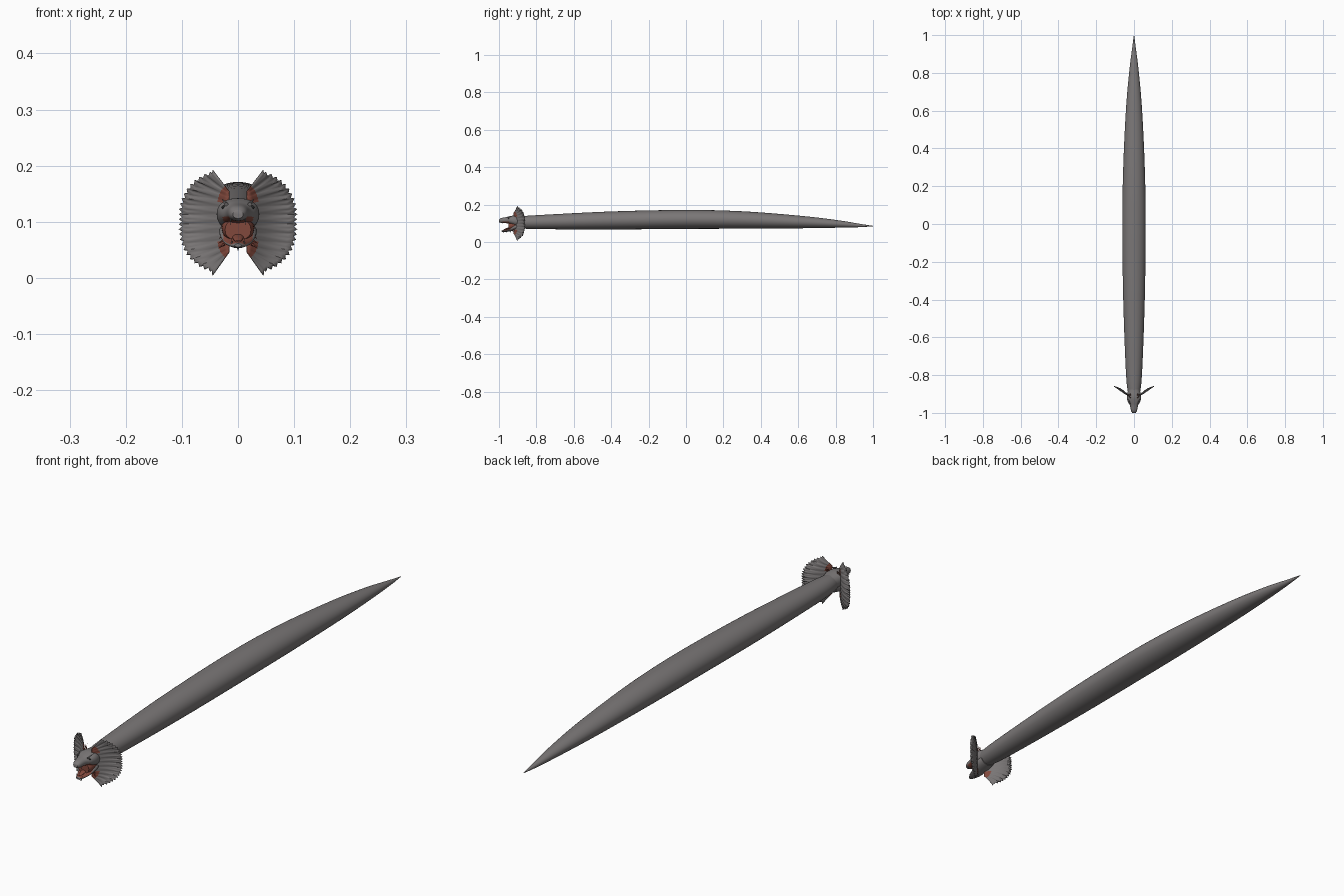
import bpy
import math
from mathutils import Vector

default_cube = bpy.data.objects.get("Cube")
if default_cube:
    bpy.data.objects.remove(default_cube, do_unlink=True)


def make_material(name, colour):
    material = bpy.data.materials.new(name)
    material.use_nodes = True
    rgba = (*colour, 1.0)
    material.diffuse_color = rgba
    material.node_tree.nodes["Principled BSDF"].inputs["Base Color"].default_value = rgba
    return material


grey = make_material("scale grey", (0.195, 0.183, 0.183))
red = make_material("flesh red", (0.22, 0.065, 0.045))
black = make_material("eye black", (0.02, 0.02, 0.02))


def make_object(name, verts, faces, materials, smooth=True):
    mesh = bpy.data.meshes.new(name)
    mesh.from_pydata(verts, [], faces)
    for material in materials:
        mesh.materials.append(material)
    obj = bpy.data.objects.new(name, mesh)
    bpy.context.collection.objects.link(obj)
    if smooth:
        bpy.ops.object.select_all(action="DESELECT")
        obj.select_set(True)
        bpy.context.view_layer.objects.active = obj
        bpy.ops.object.shade_smooth_by_angle(angle=math.radians(50))
    return obj


def spline(points, steps):
    """Smooth curve through rows of numbers."""
    rows = [Vector(p) for p in points]
    result = []
    for i in range(len(rows) - 1):
        a, b = rows[i], rows[i + 1]
        before = rows[i - 1] if i else a
        after = rows[i + 2] if i + 2 < len(rows) else b
        for s in range(steps):
            t = s / steps
            result.append(0.5 * (2 * a + (b - before) * t
                                 + (2 * before - 5 * a + 4 * b - after) * t ** 2
                                 + (3 * a - before - 3 * b + after) * t ** 3))
    return result + [rows[-1]]


def loft(name, stations, materials, sides=32, steps=4, power=1.0):
    """Skin over oval sections; each station is y, half width, bottom, top."""
    verts, faces = [], []
    rings = spline(stations, steps)
    for y, width, low, high in rings:
        for k in range(sides):
            a = math.tau * k / sides
            c, s = math.cos(a), math.sin(a)
            x = math.copysign(abs(c) ** power, c) * width
            z = (low + high) / 2 + math.copysign(abs(s) ** power, s) * (high - low) / 2
            verts.append((x, y, z))
    for r in range(len(rings) - 1):
        for k in range(sides):
            n = (k + 1) % sides
            a, b = r * sides, (r + 1) * sides
            faces.append((a + k, b + k, b + n, a + n))
    faces.append(tuple(range(sides)))
    faces.append(tuple(reversed(range(len(verts) - sides, len(verts)))))
    return make_object(name, verts, faces, materials)


def spike(name, base, tip, radius, material):
    base, tip = Vector(base), Vector(tip)
    turn = (tip - base).to_track_quat("Z", "Y")
    ring = [base + turn @ Vector((radius * math.cos(math.tau * k / 6),
                                  radius * math.sin(math.tau * k / 6), 0)) for k in range(6)]
    faces = [(k, (k + 1) % 6, 6) for k in range(6)] + [tuple(reversed(range(6)))]
    return make_object(name, ring + [tip], faces, [material], smooth=False)


# Long tapering body
loft("body", [
    (-0.91, 0.028, 0.075, 0.135), (-0.8, 0.042, 0.069, 0.143),
    (-0.4, 0.057, 0.067, 0.163), (0, 0.062, 0.07, 0.171),
    (0.3, 0.057, 0.071, 0.164), (0.6, 0.043, 0.073, 0.141),
    (0.8, 0.026, 0.076, 0.118), (0.93, 0.01, 0.079, 0.097),
    (1, 0.0006, 0.084, 0.086)], [grey], sides=40, steps=6)

# Skull with upper jaw
skull = loft("upper_head", [
    (-1, 0.009, 0.106, 0.12), (-0.988, 0.016, 0.102, 0.128),
    (-0.96, 0.022, 0.1, 0.133), (-0.94, 0.033, 0.095, 0.138),
    (-0.915, 0.038, 0.085, 0.142), (-0.88, 0.032, 0.078, 0.138),
    (-0.85, 0.03, 0.08, 0.135)], [grey, red], power=0.9)

# Dropped lower jaw
jaw = loft("lower_jaw", [
    (-0.986, 0.006, 0.055, 0.061), (-0.972, 0.015, 0.053, 0.065),
    (-0.945, 0.025, 0.056, 0.073), (-0.915, 0.033, 0.062, 0.098),
    (-0.88, 0.031, 0.07, 0.11)], [grey, red])

# Red lining on the facing sides of the jaws
for obj, direction in ((skull, -1), (jaw, 1)):
    for face in obj.data.polygons:
        if face.normal.z * direction > 0.5 and -0.98 < face.center.y < -0.91 \
                and abs(face.center.x) < 0.026:
            face.material_index = 1

# Back of the mouth and tongue
loft("throat", [(-0.95, 0.023, 0.068, 0.103), (-0.935, 0.028, 0.068, 0.106),
                (-0.9, 0.03, 0.075, 0.11)], [red], sides=20, power=0.8)
loft("tongue", [(-0.974, 0.004, 0.064, 0.067), (-0.96, 0.009, 0.066, 0.074),
                (-0.93, 0.01, 0.074, 0.084)], [red], sides=12)


def frill(name, side):
    """Softly pleated half collar with a toothed rim."""
    teeth, bands, spread = 24, 8, math.radians(81)
    columns = teeth * 4
    verts, faces = [], []
    for i in range(columns + 1):
        f = i / columns
        t = (2 * f - 1) * spread
        tooth = 1 - abs(2 * ((f * teeth) % 1) - 1)
        radius = 0.069 + 0.016 * abs(math.sin(t)) ** 1.3 + 0.006 * tooth
        if i in (0, columns):
            radius = 0.097 if i == 0 else 0.093
        root = Vector((0.016, 0.1 + 0.055 * math.sin(t)))
        rim = Vector((0.03 + radius * math.cos(t), 0.1 + radius * math.sin(t)))
        for j in range(bands + 1):
            u = j / bands
            p = root.lerp(rim, u)
            pleat = 0.0009 * math.sin(f * math.tau * 11) * math.sin(u * math.pi * 0.75)
            bulge = 0.012 * math.cos(t) * math.sin(math.pi * u)
            y = -0.922 + 0.7 * (p.x - 0.016) + bulge + pleat
            verts.append((side * p.x, y, p.y))
    for i in range(columns):
        for j in range(bands):
            a = i * (bands + 1) + j
            b = a + bands + 1
            faces.append((a, a + 1, b + 1, b) if side > 0 else (a, b, b + 1, a + 1))
    obj = make_object(name, verts, faces, [grey, red])
    # Flesh at the root, away from the cheeks
    for face in obj.data.polygons:
        if face.index % bands < 2 and abs(face.center.z - 0.1) > 0.035:
            face.material_index = 1
    solid = obj.modifiers.new("thickness", "SOLIDIFY")
    solid.thickness = 0.002
    solid.offset = 0


for side, label in ((1, "left"), (-1, "right")):
    frill(label + "_frill", side)

    # Eye under a raised brow
    bpy.ops.mesh.primitive_uv_sphere_add(segments=16, ring_count=8, radius=0.003,
                                         location=(side * 0.0265, -0.948, 0.126))
    eye = bpy.context.object
    eye.name = label + "_eye"
    eye.data.materials.append(black)
    bpy.ops.object.shade_smooth()
    spike(label + "_brow", (side * 0.021, -0.955, 0.131),
          (side * 0.029, -0.925, 0.141), 0.004, grey)

    # Fangs
    spike(label + "_upper_fang", (side * 0.013, -0.984, 0.105),
          (side * 0.013, -0.98, 0.094), 0.0015, grey)
    spike(label + "_lower_fang", (side * 0.011, -0.974, 0.061),
          (side * 0.011, -0.976, 0.071), 0.0015, grey)

    # Cheek spines beside the jaw and crown
    for n in range(3):
        spike(label + "_cheek_spine", (side * 0.025, -0.92, 0.06 + n * 0.008),
              (side * (0.036 - n * 0.001), -0.928, 0.052 + n * 0.009), 0.0025, red)
        spike(label + "_crown_spine", (side * (0.018 + n * 0.005), -0.908, 0.134),
              (side * (0.02 + n * 0.006), -0.898, 0.156 - n * 0.003), 0.0025, red)

# Small barbs under the chin
for n in range(3):
    spike("chin_barb", (0, -0.975 + n * 0.018, 0.056),
          (0, -0.978 + n * 0.018, 0.048), 0.003, grey)
